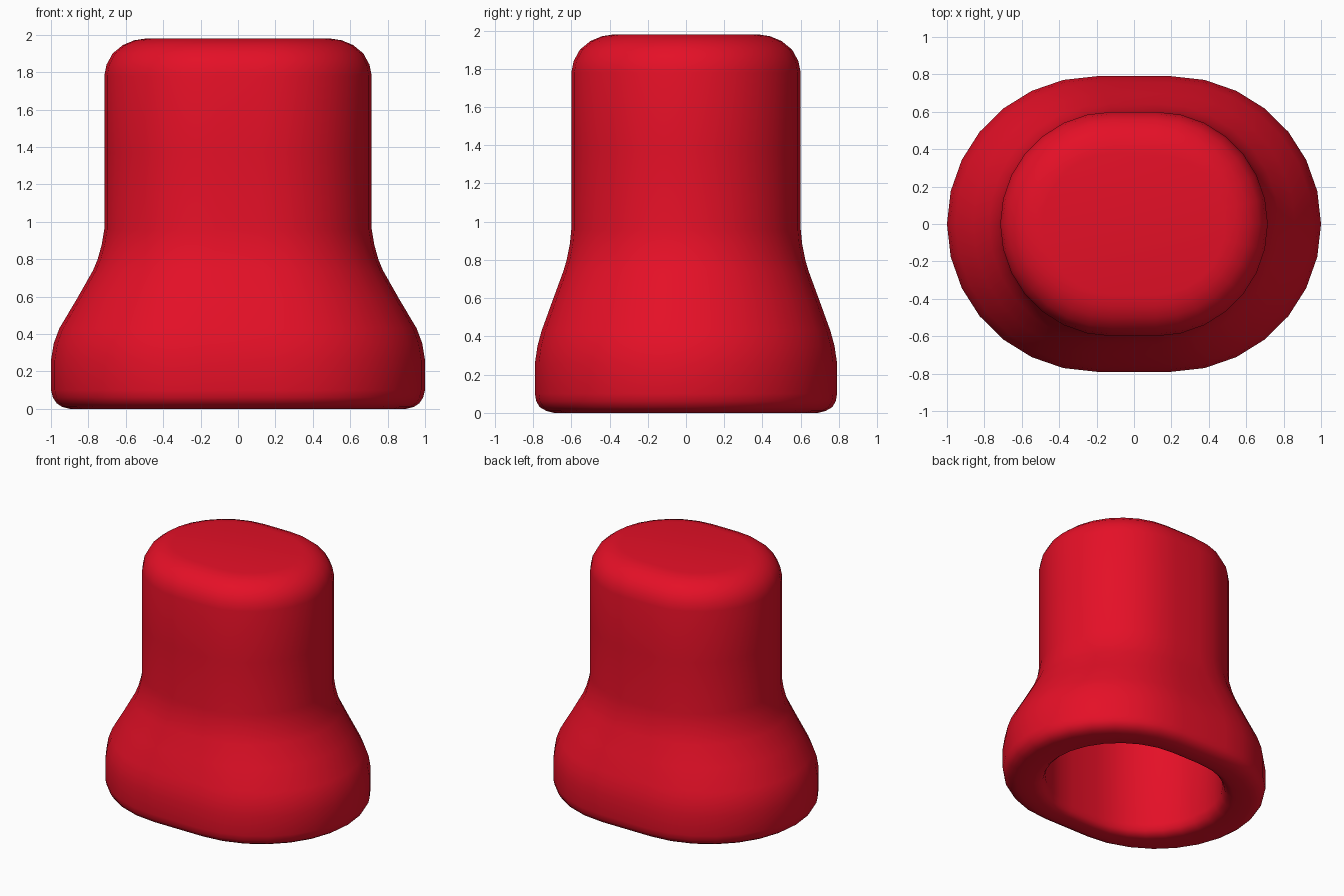
import bpy, bmesh, math

SEG = 7  # segments per quarter of the rounded ends

def section(a, b, c):
    """Oval with flat front and back: half width a, half depth b, flat half length c."""
    right = [(c + (a - c) * math.cos(t), b * math.sin(t))
             for t in (math.radians(-90 + 90 * i / SEG) for i in range(2 * SEG + 1))]
    return right + [(-x, -y) for x, y in right]

# Outer wall: z, half width, half depth, flat half length (from the foot up)
outer = [
    (0.00, 0.90, 0.69, 0.20), (0.01, 0.94, 0.73, 0.20), (0.03, 0.97, 0.765, 0.20),
    (0.06, 0.99, 0.783, 0.20), (0.10, 1.00, 0.79, 0.20), (0.26, 1.00, 0.79, 0.20),
    (0.35, 0.985, 0.777, 0.20), (0.43, 0.955, 0.755, 0.19), (0.59, 0.86, 0.697, 0.16),
    (0.74, 0.775, 0.642, 0.135), (0.80, 0.75, 0.624, 0.128), (0.88, 0.728, 0.608, 0.12),
    (0.96, 0.715, 0.60, 0.115), (1.37, 0.715, 0.60, 0.115), (1.78, 0.715, 0.60, 0.115),
    (1.84, 0.703, 0.588, 0.115), (1.90, 0.67, 0.555, 0.115), (1.945, 0.615, 0.50, 0.115),
    (1.97, 0.555, 0.44, 0.115), (1.98, 0.49, 0.375, 0.115),
]
# Bore: from the rounded mouth up to the ceiling
inner = [
    (0.00, 0.76, 0.615, 0.13), (0.01, 0.72, 0.585, 0.12), (0.035, 0.69, 0.565, 0.115),
    (0.08, 0.67, 0.555, 0.115), (0.90, 0.665, 0.55, 0.115), (1.76, 0.66, 0.545, 0.115),
    (1.86, 0.62, 0.505, 0.115), (1.91, 0.52, 0.405, 0.115),
]

bm = bmesh.new()
rings = [[bm.verts.new((x, y, z)) for x, y in section(a, b, c)]
         for z, a, b, c in inner[::-1] + outer]
for lo, hi in zip(rings, rings[1:]):
    n = len(lo)
    for i in range(n):
        j = (i + 1) % n
        bm.faces.new((lo[i], lo[j], hi[j], hi[i]))
bm.faces.new(rings[0][::-1])
bm.faces.new(rings[-1])
bmesh.ops.recalc_face_normals(bm, faces=bm.faces[:])

mesh = bpy.data.meshes.new("rubber_cap")
bm.to_mesh(mesh)
bm.free()
cap = bpy.data.objects.new("rubber_cap", mesh)
bpy.context.collection.objects.link(cap)

red = bpy.data.materials.new("red")
red.diffuse_color = (0.78, 0.005, 0.02, 1)
mesh.materials.append(red)

bpy.context.view_layer.objects.active = cap
cap.select_set(True)
bpy.ops.object.shade_smooth_by_angle(angle=math.radians(40))
